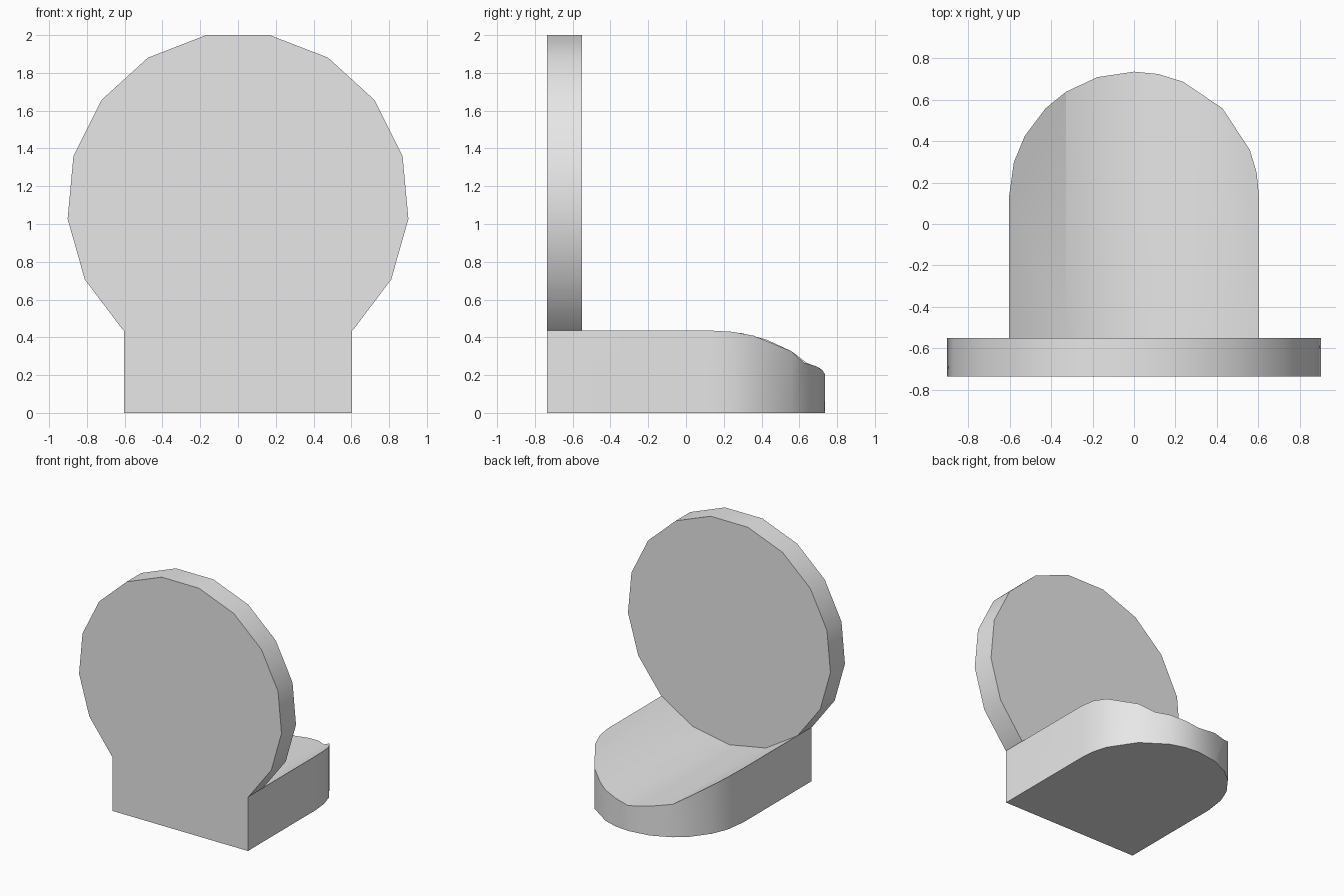
import bpy, bmesh, math
from mathutils import Vector

if "Cube" in bpy.data.objects:
    bpy.data.objects.remove(bpy.data.objects["Cube"], do_unlink=True)

SIDES, RADIUS, CENTRE_Z = 17, 0.906, 1.11   # round panel
HALF, FRONT, PANEL_BACK, BACK = 0.603, -0.735, -0.55, 0.735

grey = bpy.data.materials.new("plain grey")
grey.use_nodes = True
grey.diffuse_color = (0.8, 0.8, 0.8, 1)
grey.node_tree.nodes["Principled BSDF"].inputs["Base Color"].default_value = (0.8, 0.8, 0.8, 1)


def prism(name, outline, direction):
    """Extrude a closed outline along a direction into a solid."""
    bm = bmesh.new()
    face = bm.faces.new([bm.verts.new(p) for p in outline])
    new = bmesh.ops.extrude_face_region(bm, geom=[face], use_keep_orig=True)["geom"]
    bmesh.ops.translate(bm, vec=Vector(direction),
                        verts=[v for v in new if isinstance(v, bmesh.types.BMVert)])
    bmesh.ops.recalc_face_normals(bm, faces=bm.faces)
    mesh = bpy.data.meshes.new(name)
    bm.to_mesh(mesh)
    bm.free()
    mesh.materials.append(grey)
    obj = bpy.data.objects.new(name, mesh)
    bpy.context.collection.objects.link(obj)
    return obj


def round_outline(y):
    angles = [(k + 0.5) * math.tau / SIDES for k in range(SIDES)]
    return [(RADIUS * math.sin(a), y, CENTRE_Z + RADIUS * math.cos(a)) for a in angles]


def combine(target, other, operation):
    mod = target.modifiers.new(operation.lower(), 'BOOLEAN')
    mod.object, mod.operation, mod.solver = other, operation, 'EXACT'
    bpy.context.view_layer.objects.active = target
    bpy.ops.object.modifier_apply(modifier=mod.name)
    bpy.data.objects.remove(other, do_unlink=True)


# Base block: straight sides and a rounded rear end
cap_angles = [0, 11, 22, 45, 67, 79, 90, 107, 123, 135, 151, 164, 180]
plan = [(-HALF, FRONT, 0), (HALF, FRONT, 0)]
for deg in cap_angles:
    a = math.radians(deg)
    plan.append((HALF * math.cos(a), BACK - HALF + HALF * math.sin(a), 0))
base = prism("base_and_panel", plan, (0, 0, 0.45))

# Trough along the top of the base, behind the panel
combine(base, prism("trough_cutter", round_outline(PANEL_BACK), (0, 2, 0)), 'DIFFERENCE')

# Upright round panel flush with the front
combine(base, prism("round_panel", round_outline(FRONT), (0, PANEL_BACK - FRONT, 0)), 'UNION')

bpy.ops.object.select_all(action='DESELECT')
base.select_set(True)
bpy.context.view_layer.objects.active = base
bpy.ops.object.shade_smooth_by_angle(angle=math.radians(30))
